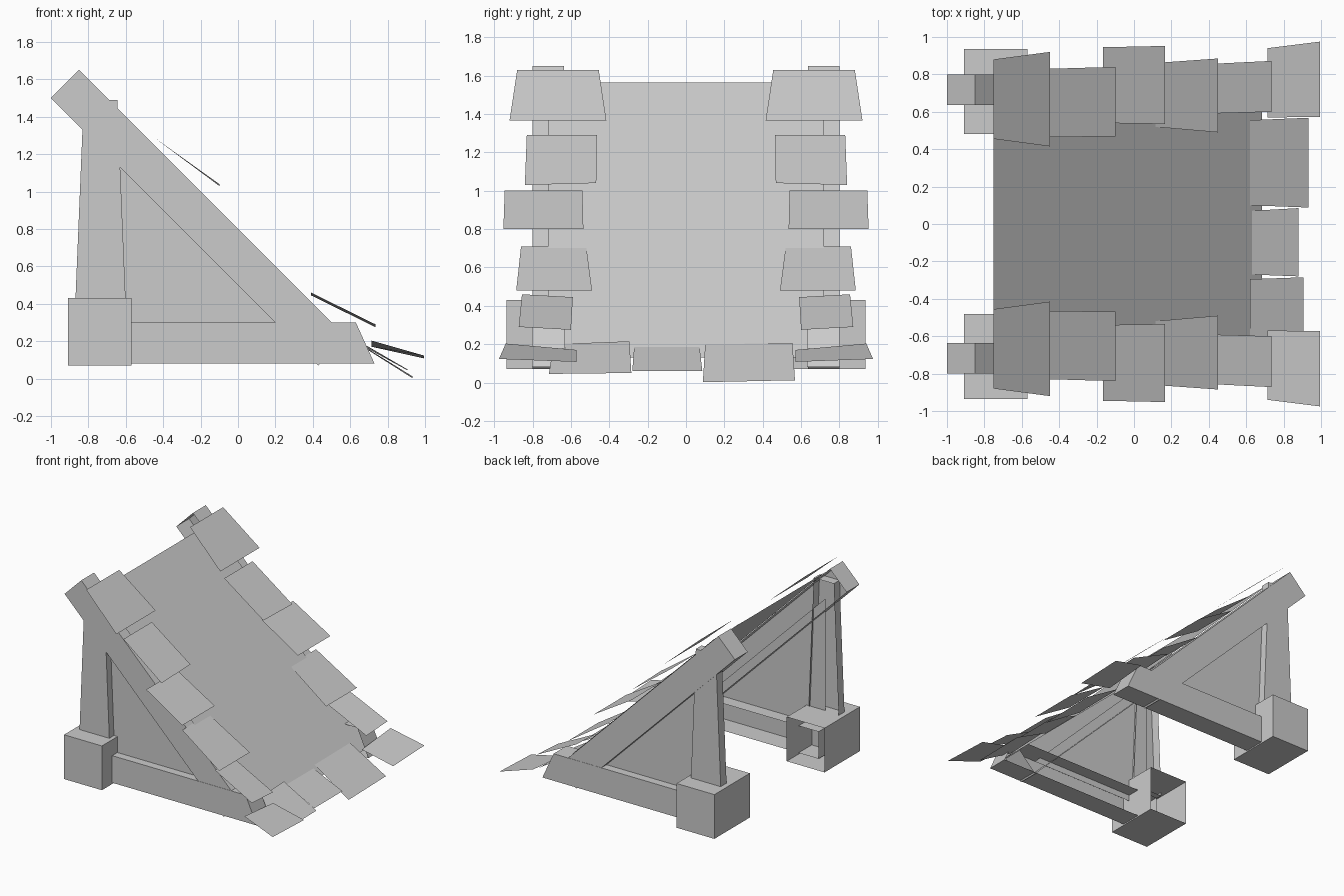
import bpy, bmesh

if "Cube" in bpy.data.objects:
    bpy.data.objects.remove(bpy.data.objects["Cube"])


def make(name, verts, faces, mirror=False):
    mesh = bpy.data.meshes.new(name)
    mesh.from_pydata(verts, [], faces)
    bm = bmesh.new()
    bm.from_mesh(mesh)
    bmesh.ops.recalc_face_normals(bm, faces=bm.faces)
    bm.to_mesh(mesh)
    bm.free()
    ob = bpy.data.objects.new(name, mesh)
    bpy.context.collection.objects.link(ob)
    if mirror:
        m = ob.modifiers.new("Mirror", 'MIRROR')
        m.use_axis = (False, True, False)
    return ob


def shell(name, profile, outer, inner):
    """Side-view (x, z) profile pulled inward in y, open on the hidden inner side."""
    n = len(profile)
    verts = [(x, outer, z) for x, z in profile] + [(x, inner, z) for x, z in profile]
    faces = [tuple(range(n))]
    faces += [(i, (i + 1) % n, (i + 1) % n + n, i + n) for i in range(n)]
    return make(name, verts, faces, True)


# side frames, mirrored front to back
shell("diagonal_beam", [(-1, 1.5), (-.85, 1.65), (.58, .22), (.43, .07)], .80, .635)
shell("base_beam", [(-.75, .08), (.73, .08), (.63, .30), (-.75, .30)], .802, .632)
shell("post", [(-.87, .40), (-.60, .40), (-.645, 1.49), (-.825, 1.49)], .795, .72)
shell("foot_block", [(-.91, .07), (-.57, .07), (-.57, .43), (-.91, .43)], .935, .48)

# thin infill panel in each side frame
make("side_panel", [(-.74, .735, .25), (.35, .735, .25), (-.74, .735, 1.34)],
     [(0, 1, 2)], True)

# sloping roof sheet
make("roof_sheet", [(-.75, -.72, 1.565), (-.75, .72, 1.565),
                    (.685, .72, .13), (.685, -.72, .13)], [(0, 1, 2, 3)])


def shingle(name, top, low, mirror):
    """Each edge: x, z, inner y, outer y, z rise toward the outer corner."""
    v = []
    for (x, z, y0, y1, dz), flip in ((top, False), (low, True)):
        pair = [(x, y0, z), (x, y1, z + dz)]
        v += pair[::-1] if flip else pair
    make(name, v, [(0, 1, 2, 3)], mirror)


# shingles along the two sloping edges
edge = [
    ((-.75, 1.63, .455, .88, 0), (-.45, 1.365, .415, .92, 0)),
    ((-.45, 1.29, .465, .83, 0), (-.10, 1.04, .468, .84, -.01)),
    ((-.165, 1.00, .54, .945, 0), (.165, .80, .535, .952, 0)),
    ((.10, .71, .52, .86, 0), (.45, .48, .49, .885, 0)),
    ((.39, .445, .59, .855, .015), (.735, .275, .60, .872, .015)),
    ((.715, .17, .57, .94, .033), (.995, .108, .572, .975, .015)),
]
for i, (t, l) in enumerate(edge):
    shingle(f"edge_shingle_{i + 1}", t, l, True)

# shingles along the low eave
eave = [
    ((.62, .20, .10, .555, .005), (.933, .002, .088, .568, .01)),
    ((.62, .19, -.27, .07, 0), (.88, .06, -.28, .085, 0)),
    ((.62, .215, -.295, -.69, -.015), (.905, .05, -.285, -.715, -.005)),
]
for i, (t, l) in enumerate(eave):
    shingle(f"eave_shingle_{i + 1}", t, l, False)
